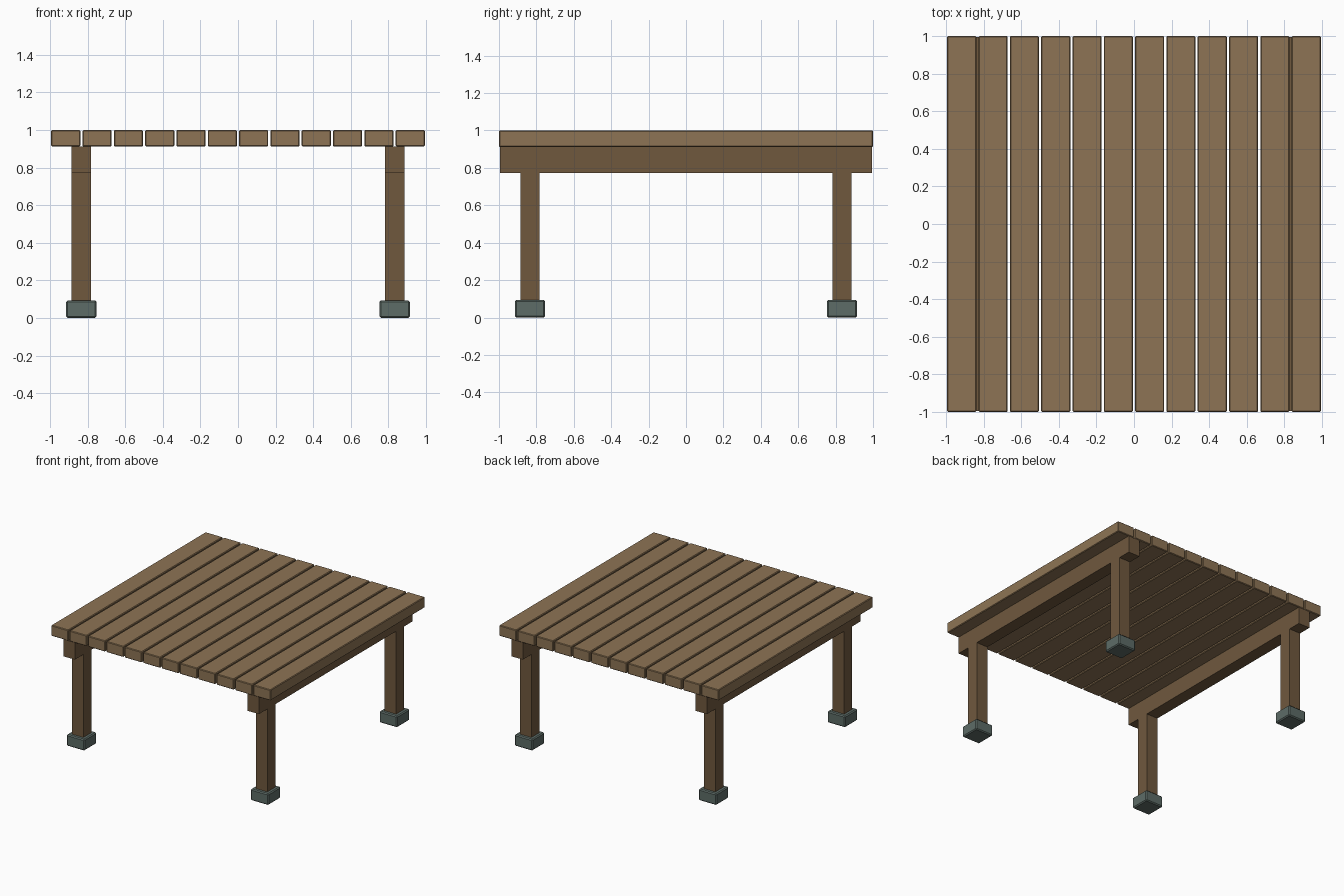
import bpy

if "Cube" in bpy.data.objects:
    bpy.data.objects.remove(bpy.data.objects["Cube"])


def material(name, color):
    mat = bpy.data.materials.new(name)
    mat.diffuse_color = (*color, 1)
    mat.use_nodes = True
    mat.node_tree.nodes["Principled BSDF"].inputs["Base Color"].default_value = mat.diffuse_color
    return mat


PLANK = material("plank_wood", (0.27, 0.175, 0.09))
FRAME = material("frame_wood", (0.16, 0.098, 0.048))
STONE = material("footing_stone", (0.11, 0.15, 0.135))


def box(name, center, size, mat, bevel=0.0):
    bpy.ops.mesh.primitive_cube_add(size=1, location=center)
    obj = bpy.context.object
    obj.name = name
    obj.scale = size
    bpy.ops.object.transform_apply(location=False, rotation=False, scale=True)
    obj.data.materials.append(mat)
    if bevel:
        mod = obj.modifiers.new("Bevel", "BEVEL")
        mod.width = bevel
        mod.segments = 1
    return obj


PLANK_COUNT = 12
PITCH = 2 / PLANK_COUNT
PLANK_WIDTH = 0.155
FOOT_TOP, BEAM_BOTTOM, DECK_BOTTOM, DECK_TOP = 0.093, 0.772, 0.912, 1.0
LEG = 0.834
POST = 0.104

# Deck planks running front to back
for i in range(PLANK_COUNT):
    x = (i - (PLANK_COUNT - 1) / 2) * PITCH
    box(f"deck_plank_{i + 1}", (x, 0, (DECK_BOTTOM + DECK_TOP) / 2),
        (PLANK_WIDTH, 2, DECK_TOP - DECK_BOTTOM), PLANK, 0.005)

for side, sx in (("left", -1), ("right", 1)):
    # Support beam under the deck
    box(f"{side}_beam", (sx * LEG, 0, (BEAM_BOTTOM + DECK_BOTTOM) / 2),
        (POST, 1.99, DECK_BOTTOM - BEAM_BOTTOM), FRAME)
    for end, sy in (("front", -1), ("back", 1)):
        # Post standing on its footing block
        box(f"{end}_{side}_post", (sx * LEG, sy * LEG, (FOOT_TOP + BEAM_BOTTOM) / 2),
            (POST, POST, BEAM_BOTTOM - FOOT_TOP), FRAME)
        box(f"{end}_{side}_footing", (sx * LEG, sy * LEG, FOOT_TOP / 2),
            (0.162, 0.162, FOOT_TOP), STONE, 0.008)
